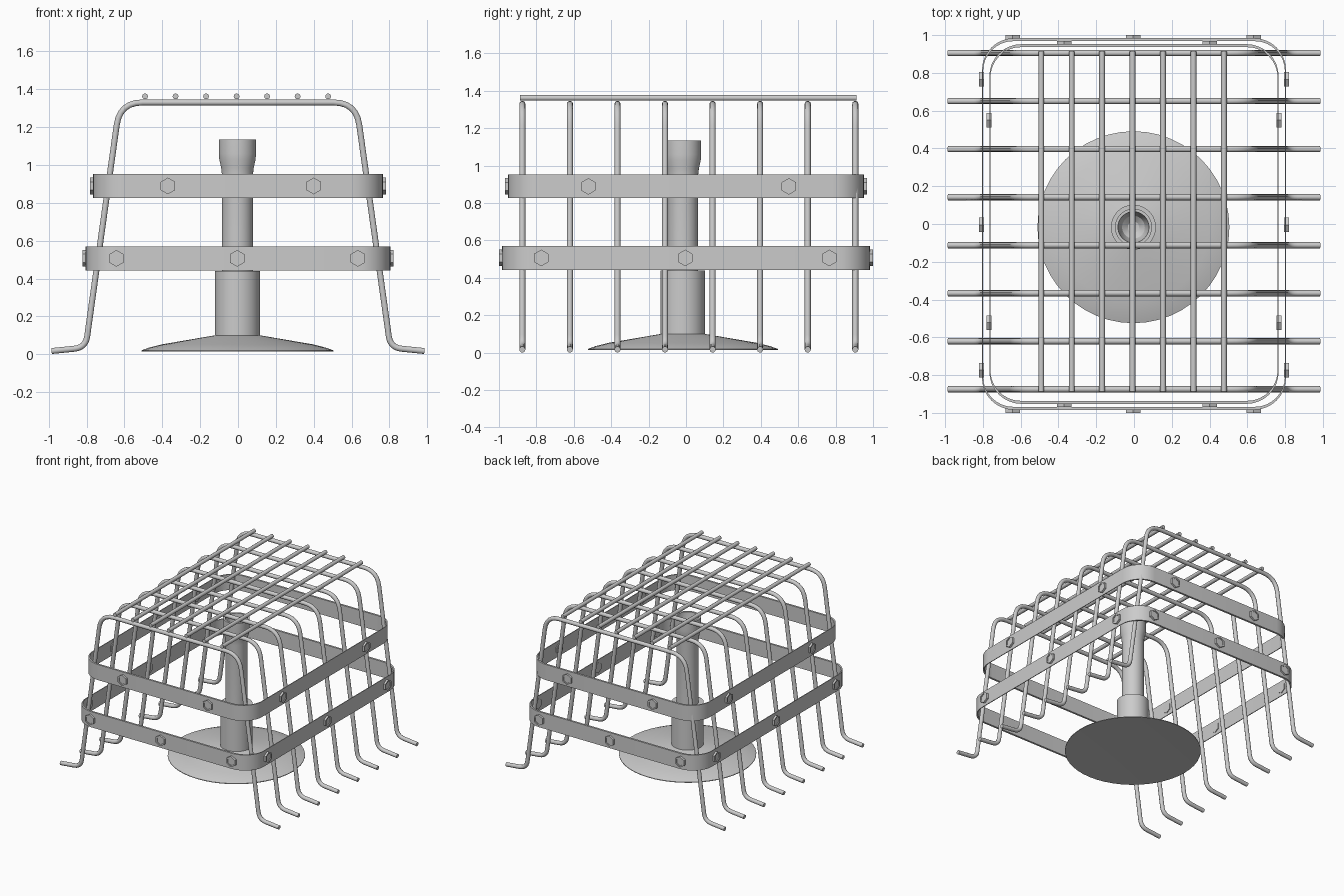
import bpy, bmesh
from math import sin, cos, pi, radians
from mathutils import Vector, Matrix

if "Cube" in bpy.data.objects:
    bpy.data.objects.remove(bpy.data.objects["Cube"])


def add_object(name, bm, angle=35):
    bmesh.ops.recalc_face_normals(bm, faces=bm.faces)
    mesh = bpy.data.meshes.new(name)
    bm.to_mesh(mesh)
    bm.free()
    ob = bpy.data.objects.new(name, mesh)
    bpy.context.collection.objects.link(ob)
    smooth(ob, angle)
    return ob


def smooth(ob, angle=35):
    bpy.ops.object.select_all(action='DESELECT')
    ob.select_set(True)
    bpy.context.view_layer.objects.active = ob
    bpy.ops.object.shade_smooth_by_angle(angle=radians(angle))


def fillet(points, trims, steps=6):
    """Round the inner corners of an open path with quadratic arcs."""
    out = [Vector(points[0])]
    for i in range(1, len(points) - 1):
        p = Vector(points[i])
        a = p + (Vector(points[i - 1]) - p).normalized() * trims[i - 1]
        b = p + (Vector(points[i + 1]) - p).normalized() * trims[i - 1]
        for k in range(steps + 1):
            t = k / steps
            out.append(a * (1 - t) ** 2 + p * 2 * t * (1 - t) + b * t * t)
    return out + [Vector(points[-1])]


def rod(name, points, radius):
    """Round wire swept along a path, turned into a mesh."""
    cu = bpy.data.curves.new(name, 'CURVE')
    cu.dimensions = '3D'
    cu.bevel_depth = radius
    cu.bevel_resolution = 3
    cu.use_fill_caps = True
    sp = cu.splines.new('POLY')
    sp.points.add(len(points) - 1)
    for q, p in zip(sp.points, points):
        q.co = (*p, 1)
    ob = bpy.data.objects.new(name, cu)
    bpy.context.collection.objects.link(ob)
    bpy.ops.object.select_all(action='DESELECT')
    ob.select_set(True)
    bpy.context.view_layer.objects.active = ob
    bpy.ops.object.convert(target='MESH')
    ob = bpy.context.object
    smooth(ob, 50)
    return ob


def lathe(name, profile, center, seg=48):
    bm = bmesh.new()
    vs = [bm.verts.new((r, 0, z)) for r, z in profile]
    es = [bm.edges.new(e) for e in zip(vs, vs[1:])]
    bmesh.ops.spin(bm, geom=vs + es, cent=(0, 0, 0), axis=(0, 0, 1),
                   angle=2 * pi, steps=seg, use_merge=True)
    bmesh.ops.remove_doubles(bm, verts=bm.verts, dist=1e-5)
    bmesh.ops.translate(bm, verts=bm.verts, vec=center)
    return add_object(name, bm, 30)


def rounded_rect(hx, hy, r, steps=8):
    pts = []
    for q, (sx, sy) in enumerate([(1, 1), (-1, 1), (-1, -1), (1, -1)]):
        for k in range(steps + 1):
            a = (q + k / steps) * pi / 2
            pts.append((sx * (hx - r) + r * cos(a), sy * (hy - r) + r * sin(a)))
    return pts


def band(name, hx, hy, z0, z1):
    """Flat strap bent into a rounded rectangle."""
    outer = rounded_rect(hx, hy, 0.17)
    inner = rounded_rect(hx - 0.006, hy - 0.016, 0.16)
    bm = bmesh.new()
    loops = [[bm.verts.new((x, y, z)) for x, y in pts]
             for pts, z in ((outer, z0), (outer, z1), (inner, z1), (inner, z0))]
    n = len(outer)
    for a, b in zip(loops, loops[1:] + loops[:1]):
        for i in range(n):
            j = (i + 1) % n
            bm.faces.new((a[i], a[j], b[j], b[i]))
    return add_object(name, bm)


def bolt(name, loc, direction):
    """Hexagonal bolt head with a shallow recess, facing outwards."""
    rings = [(0.044, -0.012), (0.044, 0.016), (0.032, 0.016), (0.032, 0.010)]
    bm = bmesh.new()
    loops = [[bm.verts.new((r * cos(k * pi / 3), r * sin(k * pi / 3), h))
              for k in range(6)] for r, h in rings]
    for a, b in zip(loops, loops[1:]):
        for i in range(6):
            j = (i + 1) % 6
            bm.faces.new((a[i], a[j], b[j], b[i]))
    bm.faces.new(loops[0])
    bm.faces.new(loops[-1])
    z = Vector(direction)
    x = Vector((0, 0, 1))
    y = z.cross(x)
    m = Matrix((x, y, z)).transposed().to_4x4()
    bm.transform(Matrix.Translation(loc) @ m)
    add_object(name, bm, 20)


# Bent wire hoops with splayed feet
half = [(-0.985, 0.017), (-0.805, 0.035), (-0.624, 1.33)]
corners = half + [(-x, z) for x, z in reversed(half)]
profile = fillet([(x, 0, z) for x, z in corners], [0.06, 0.12, 0.12, 0.06])
for i in range(8):
    y = -0.875 + i * 0.2543
    rod(f"hoop_{i + 1}", [p + Vector((0, y, 0)) for p in profile], 0.0165)

# Straight rods across the top
for i in range(7):
    x = -0.491 + i * 0.1612
    rod(f"top_rod_{i + 1}", [(x, -0.887, 1.362), (x, 0.912, 1.362)], 0.0155)

# Straps around the cage, and their bolts
straps = [("lower", 0.805, 0.984, 0.443, 0.57, (-0.642, -0.005, 0.633), (-0.774, -0.004, 0.766)),
          ("upper", 0.766, 0.952, 0.826, 0.952, (-0.37, 0.40), (-0.522, 0.55))]
for label, hx, hy, z0, z1, xs, ys in straps:
    band(f"{label}_band", hx, hy, z0, z1)
    zc = (z0 + z1) / 2
    for s, side in ((-1, "front"), (1, "back")):
        for i, x in enumerate(xs):
            bolt(f"{label}_{side}_bolt_{i + 1}", Vector((x, s * hy, zc)), (0, s, 0))
    for s, side in ((-1, "left"), (1, "right")):
        for i, y in enumerate(ys):
            bolt(f"{label}_{side}_bolt_{i + 1}", Vector((s * hx, y, zc)), (s, 0, 0))

# Pedestal: disc foot, stepped stem and hollow flared nozzle
lathe("pedestal", [(0, 0.03), (0.508, 0.015), (0.508, 0.02), (0.47, 0.034),
                   (0.40, 0.052), (0.119, 0.10), (0.119, 0.44), (0.082, 0.44),
                   (0.082, 0.95), (0.086, 0.985), (0.096, 1.03), (0.098, 1.06),
                   (0.098, 1.135), (0.082, 1.135), (0.078, 1.06), (0.06, 1.01),
                   (0.03, 0.985), (0, 0.98)], (-0.003, -0.017, 0))
